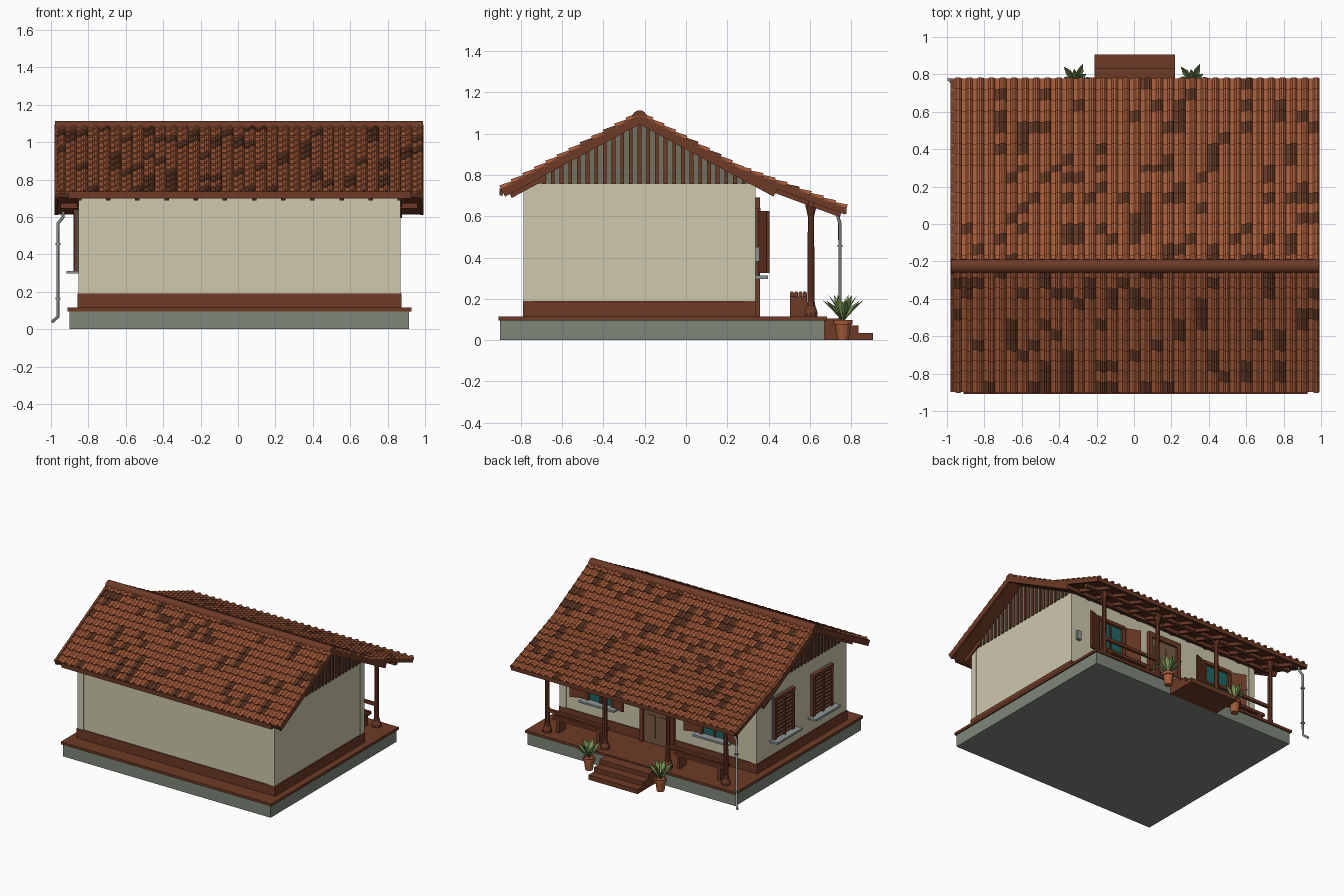
import bpy, bmesh, math, random
from mathutils import Matrix, Vector

if "Cube" in bpy.data.objects:
    bpy.data.objects.remove(bpy.data.objects["Cube"])
random.seed(4)

def material(name, c):
    m = bpy.data.materials.new(name)
    m.diffuse_color = (*c, 1)
    m.use_nodes = True
    m.node_tree.nodes["Principled BSDF"].inputs["Base Color"].default_value = m.diffuse_color
    return m
CREAM = material("cream plaster", (.62, .58, .42))
STONE = material("grey stone", (.21, .24, .195))
WOOD = material("red brown wood", (.155, .043, .02))
TILE = material("terracotta", (.38, .105, .042))
DARK = material("dark tile", (.13, .042, .02))
METAL = material("grey metal", (.27, .30, .30))
LEAF = material("leaf green", (.20, .32, .10))
GLASS = material("teal glass", (.015, .13, .13))
BOARD = material("grey boards", (.17, .165, .12))
DOOR = material("door wood", (.19, .105, .06))

def obj(name, verts, faces, *mats, recalc=True):
    me = bpy.data.meshes.new(name)
    me.from_pydata(verts, [], faces)
    for m in mats:
        me.materials.append(m)
    if recalc:
        bm = bmesh.new()
        bm.from_mesh(me)
        bmesh.ops.recalc_face_normals(bm, faces=bm.faces)
        bm.to_mesh(me)
        bm.free()
    o = bpy.data.objects.new(name, me)
    bpy.context.collection.objects.link(o)
    return o

def prism(name, x0, x1, yz, mat):
    """Polygon in the side plane, extruded along x."""
    n = len(yz)
    v = [(x, y, z) for x in (x0, x1) for y, z in yz]
    f = [tuple(range(n)), tuple(range(n, 2 * n))]
    f += [(i, (i + 1) % n, n + (i + 1) % n, n + i) for i in range(n)]
    return obj(name, v, f, mat)

def box(name, x0, x1, y0, y1, z0, z1, mat):
    return prism(name, x0, x1, [(y0, z0), (y1, z0), (y1, z1), (y0, z1)], mat)

def plank(name, x0, x1, a, b, top, thick, mat):
    """Sloping board below the line a-b (y, z), square cut at its ends."""
    d = (Vector(b) - Vector(a)).normalized()
    n = Vector((-d.y, d.x))
    n = n if n.y > 0 else -n
    p = [Vector(a) + n * top, Vector(b) + n * top]
    return prism(name, x0, x1, [p[0], p[1], p[1] - n * thick, p[0] - n * thick], mat)

def lathe(name, x, y, prof, mat, n=10):
    v = [(x + r * math.cos(2 * math.pi * i / n), y + r * math.sin(2 * math.pi * i / n), z)
         for r, z in prof for i in range(n)]
    f = [(k * n + i, k * n + (i + 1) % n, (k + 1) * n + (i + 1) % n, (k + 1) * n + i)
         for k in range(len(prof) - 1) for i in range(n)]
    f += [tuple(range(n)), tuple(range(len(v) - n, len(v)))]
    return obj(name, v, f, mat)

# base, floor and steps
box("plinth", -.90, .915, -.90, .67, 0, .095, STONE)
box("floor_slab", -.912, .927, -.908, .682, .095, .115, WOOD)
prism("steps", -.21, .22, [(.67, 0), (.905, 0), (.905, .035), (.835, .035), (.835, .07),
                           (.765, .07), (.765, .105), (.67, .105)], WOOD)

# walls, skirting, corner pilasters
box("walls", -.85, .866, -.78, .33, .115, .757, CREAM)
box("skirting", -.858, .875, -.788, .337, .115, .19, WOOD)
for x0 in (-.853, .815):
    for y0 in (-.786, .286):
        box("corner_pilaster", x0, x0 + .054, y0, y0 + .05, .19, .755, CREAM)

# gable boards with battens
prism("gable_boards", -.85, .866, [(-.78, .755), (.33, .755), (-.225, 1.055)], BOARD)
for i in range(-12, 13):
    y = -.225 + i * .042
    top = 1.05 - abs(i) * .042 * .54
    for x0 in (-.858, .864):
        box("gable_batten", x0, x0 + .01, y - .009, y + .009, .755, top, WOOD)

# roof decks, barge boards and rafters
RIDGE, FRONT, BACK = (-.225, 1.085), (-.892, .726), (.44, .726)
PORCH_A, PORCH_B = (.25, .828), (.775, .632)
for name, a, b, t in (("front_roof", RIDGE, FRONT, .026), ("back_roof", RIDGE, BACK, .026),
                      ("porch_roof", PORCH_A, PORCH_B, .02)):
    plank(name + "_deck", -.97, .985, a, b, 0, t, WOOD)
    for x0 in (-.98, .973):
        plank(name + "_barge_board", x0, x0 + .018, a, b, .01, .045 if t > .02 else .034, WOOD)
for i in range(12):
    x = -.85 + i * .156
    plank("front_rafter", x - .012, x + .012, (-.7, .83), (-.87, .738), -.026, .03, WOOD)
    plank("porch_rafter", x - .012, x + .012, (.34, .794), (.76, .638), -.02, .025, WOOD)
box("front_fascia", -.91, .925, -.903, -.885, .70, .735, WOOD)
box("porch_fascia", -.97, .985, .762, .778, .612, .642, WOOD)

# rounded ridge cap
prism("ridge_cap", -.978, .988, [(-.225 + .037 * math.cos(a), 1.076 + .037 * math.sin(a))
                                 for a in [math.pi * k / 8 for k in range(9)]], WOOD)

# roof tiles: pan-and-hump sheet, every row lifted at its lower edge
PROFILE = [(0, 0), (.4, 0), (.48, .009), (.6, .015), (.8, .015), (.92, .009), (1, 0)]
def tiles(name, a, b, rows, cols=33):
    a, b = Vector((0, *a)), Vector((0, *b))
    d = (b - a) / rows
    n = Vector((1, 0, 0)).cross(d).normalized()
    flip = n.z < 0
    n = -n if flip else n
    w = 1.974 / cols
    v, f, mi = [], [], []
    for c in range(cols):
        dark = False
        for r in range(rows):
            dark = random.random() < (.27 if dark else .14)
            k, m = len(v), len(PROFILE)
            for s, lift in ((0, .001), (1, .011), (1, 0)):
                for t, h in PROFILE:
                    p = a + d * (r + s) + n * (h + lift)
                    v.append((-.982 + w * (c + t), p.y, p.z))
            for j in (0, 1):
                for i in range(m - 1):
                    q = (k + j * m + i, k + j * m + i + 1, k + j * m + m + i + 1, k + j * m + m + i)
                    f.append(q[::-1] if flip else q)
                    mi.append(int(dark))
    o = obj(name, v, f, TILE, DARK, recalc=False)
    o.data.polygons.foreach_set("material_index", mi)
tiles("front_tiles", RIDGE, FRONT, 12)
tiles("back_tiles", RIDGE, (.27, .818), 9)
tiles("porch_tiles", PORCH_A, PORCH_B, 9)

# porch posts, beam and rails
for x in (-.772, -.268, .284, .788):
    lathe("porch_post", x, .605, [(.034, .115), (.034, .135), (.024, .16), (.018, .19), (.016, .6),
                                  (.027, .645), (.029, .672)], WOOD)
box("porch_beam", -.95, .96, .59, .62, .645, .675, WOOD)
for c in (-.52, .536):
    box("porch_rail", c - .252, c + .252, .594, .616, .275, .297, WOOD)
    # slatted bench
    for k in range(4):
        y = .503 + k * .021
        prism("bench_slat", c - .22, c + .22, [(y, .21), (y + .019, .21), (y + .019, .229),
                                               (y + .014, .236), (y + .005, .236), (y, .229)], WOOD)
    for x in (c - .19, c + .165):
        box("bench_leg", x, x + .025, .503, .585, .115, .21, WOOD)

# windows: local u along the wall, d outwards
def wall_box(name, side, c, u0, u1, d0, d1, z0, z1, mat):
    if side == "back":
        return box(name, c + u0, c + u1, .33 + d0, .33 + d1, z0, z1, mat)
    return box(name, -.85 - d1, -.85 - d0, c + u0, c + u1, z0, z1, mat)

def window(side, c):
    w, z0, z1 = .125, .312, .64
    wall_box("window_glass", side, c, -w, w, 0, .008, z0, z1, GLASS)
    for s in (-1, 1):
        u = sorted((s * w, s * (w - .025)))
        wall_box("window_jamb", side, c, *u, 0, .026, z0, z1, WOOD)
    wall_box("window_head", side, c, -w, w, 0, .03, z1 - .025, z1, WOOD)
    wall_box("window_sill", side, c, -w - .03, w + .03, 0, .068, .297, z0, METAL)
    if side == "left":
        for k in range(10):
            z = .325 + k * .029
            prism_box = wall_box("louvre", side, c, -w + .025, w - .025, .005, .028, z, z + .007, WOOD)
        wall_box("window_mullion", side, c, -.008, .008, 0, .03, z0, z1, WOOD)
    else:
        wall_box("window_mullion", side, c, -.008, .008, 0, .018, z0, z1, WOOD)
        wall_box("window_bar", side, c, -w, w, 0, .016, .47, .484, WOOD)
        for s in (-1, 1):   # half-open shutters
            o = box("shutter", 0, .115, -.008, .008, .325, .625, WOOD)
            o.data.transform(Matrix.Translation((c + s * w, .358, 0)) @
                             Matrix.Rotation(math.radians(20 if s > 0 else 160), 4, 'Z'))
for y in (.015, -.465):
    window("left", y)
for x in (-.49, .506):
    window("back", x)

# door
box("door_leaf", -.11, .126, .33, .342, .115, .65, DOOR)
for x0 in (-.14, .126):
    box("door_jamb", x0, x0 + .03, .33, .358, .115, .69, WOOD)
box("door_head", -.14, .156, .33, .358, .65, .69, WOOD)
for x0 in (-.08, .028):
    for z0, z1 in ((.16, .34), (.39, .6)):
        box("door_panel", x0, x0 + .07, .34, .348, z0, z1, DOOR)
box("door_handle", -.1, -.088, .34, .36, .36, .4, METAL)
box("wall_meter_box", .79, .83, .33, .355, .38, .45, METAL)

# potted plants
for x in (-.31, .315):
    lathe("flower_pot", x, .76, [(.028, 0), (.038, .075), (.046, .075), (.046, .097), (.036, .097),
                                 (.034, .085)], TILE, 12)
    v, f = [], []
    for i in range(12):
        a = i * 2 * math.pi / 12 + .15
        reach, rise = ((.105, .105), (.07, .13))[i % 2]
        out, side = Vector((math.cos(a), math.sin(a), 0)), Vector((-math.sin(a), math.cos(a), 0))
        c, k = Vector((x, .76, .088)), len(v)
        mid = c + out * reach * .6 + Vector((0, 0, rise * .72))
        v += [c, mid + side * .017, c + out * reach + Vector((0, 0, rise)), mid - side * .017,
              mid - Vector((0, 0, .01))]
        f += [(k, k + 4, k + 1), (k + 1, k + 4, k + 2), (k, k + 3, k + 4), (k + 4, k + 3, k + 2)]
    obj("plant_leaves", v, f, LEAF, recalc=False)

# downpipe with brackets
cu = bpy.data.curves.new("downpipe", 'CURVE')
cu.dimensions, cu.bevel_depth, cu.bevel_resolution, cu.use_fill_caps = '3D', .009, 1, True
sp = cu.splines.new('POLY')
pts = [(-.935, .73, .635), (-.935, .735, .6), (-.963, .745, .565), (-.963, .745, .068), (-.992, .775, .04)]
sp.points.add(len(pts) - 1)
for p, co in zip(sp.points, pts):
    p.co = (*co, 1)
cu.materials.append(METAL)
bpy.context.collection.objects.link(bpy.data.objects.new("downpipe", cu))
for z in (.16, .45):
    box("pipe_bracket", -.976, -.95, .733, .757, z, z + .01, METAL)
